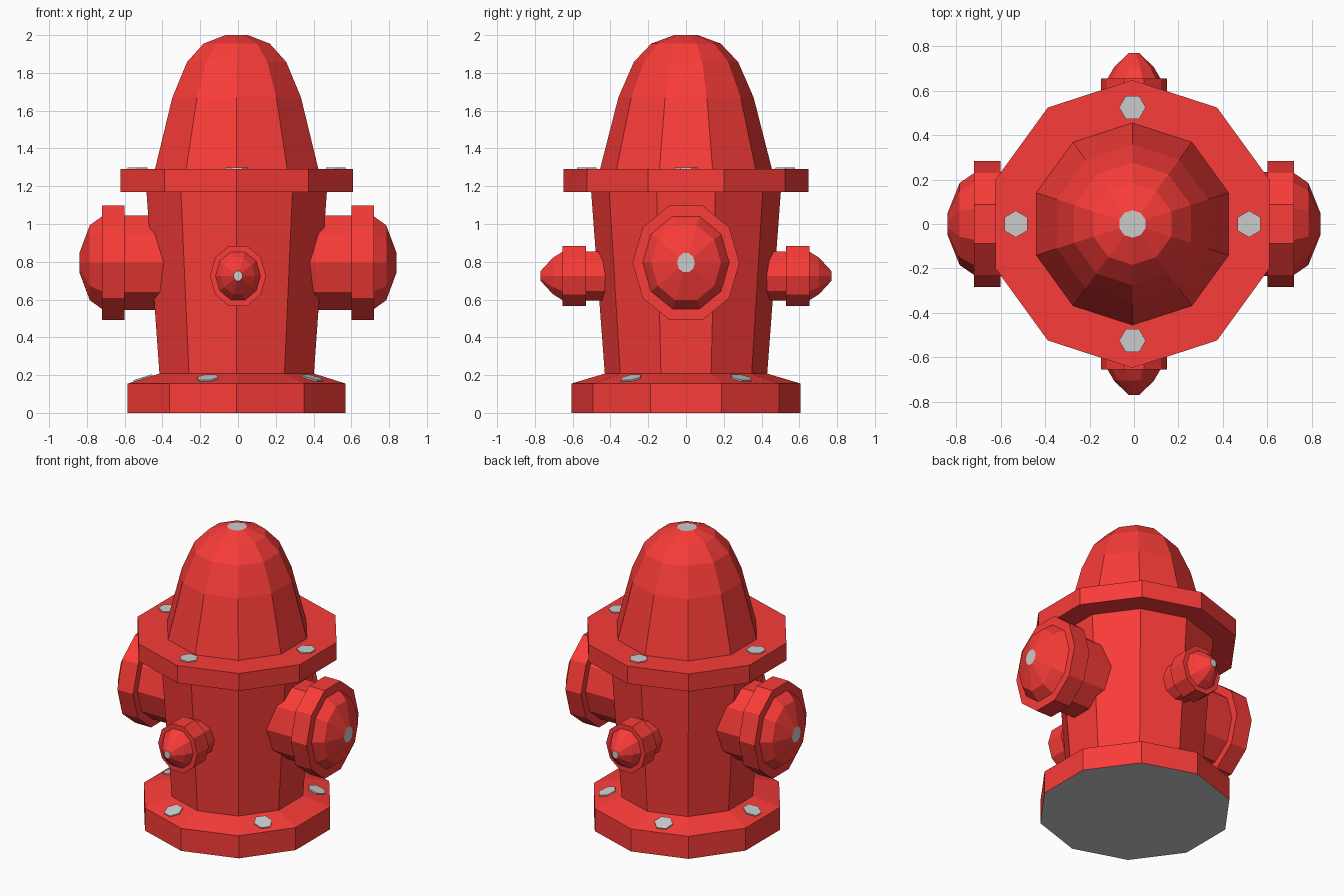
import bpy, bmesh
from math import pi, cos, sin, radians, atan2
from mathutils import Matrix, Vector

if "Cube" in bpy.data.objects:
    bpy.data.objects.remove(bpy.data.objects["Cube"])

red = bpy.data.materials.new("red_paint")
red.diffuse_color = (0.95, 0.045, 0.04, 1)
red.use_nodes = True
red.node_tree.nodes["Principled BSDF"].inputs["Base Color"].default_value = red.diffuse_color
grey = bpy.data.materials.new("bare_metal")
grey.diffuse_color = (0.6, 0.6, 0.6, 1)
grey.use_nodes = True
grey.node_tree.nodes["Principled BSDF"].inputs["Base Color"].default_value = grey.diffuse_color

CENTRE = Matrix.Translation((-0.007, 0, 0))


def lathe(name, profile, matrix=CENTRE, sides=10, start=pi / 2,
          bottom=False, top=False, mats=(red, grey)):
    """Faceted solid of revolution from (radius, height) points; end caps use the second material."""
    bm = bmesh.new()
    rings = [[bm.verts.new((r * cos(start + 2 * pi * i / sides),
                            r * sin(start + 2 * pi * i / sides), h))
              for i in range(sides)] for r, h in profile]
    for a, b in zip(rings, rings[1:]):
        for i in range(sides):
            j = (i + 1) % sides
            bm.faces.new((a[i], a[j], b[j], b[i]))
    if bottom:
        bm.faces.new(rings[0][::-1]).material_index = 1
    if top:
        bm.faces.new(rings[-1]).material_index = 1
    bm.transform(matrix)
    mesh = bpy.data.meshes.new(name)
    bm.to_mesh(mesh)
    bm.free()
    for m in mats:
        mesh.materials.append(m)
    obj = bpy.data.objects.new(name, mesh)
    bpy.context.collection.objects.link(obj)
    return obj


# Main column, stacked as open shells that meet edge to edge
lathe("base_flange", [(0.607, 0), (0.607, 0.155), (0.43, 0.208)], bottom=True)
lathe("barrel", [(0.43, 0.208), (0.502, 1.17)])
lathe("upper_flange", [(0.502, 1.17), (0.648, 1.17), (0.648, 1.29), (0.455, 1.29)])
lathe("bonnet", [(0.455, 1.29), (0.358, 1.67), (0.276, 1.858),
                 (0.184, 1.955), (0.062, 2.0)], top=True)

# Outlets: pipe, collar and domed cap, slightly taller than wide
small = [(0.121, 0.36), (0.121, 0.53), (0.149, 0.53), (0.149, 0.655),
         (0.119, 0.655), (0.09, 0.705), (0.024, 0.77)]
large = [(0.234, 0.32), (0.234, 0.6), (0.283, 0.6), (0.283, 0.72),
         (0.229, 0.72), (0.185, 0.785), (0.047, 0.84)]
outlets = [("front_outlet", small, 0.725), ("right_outlet", large, 0.795),
           ("back_outlet", small, 0.725), ("left_outlet", large, 0.795)]
for k, (name, profile, z) in enumerate(outlets):
    m = (Matrix.Translation((0, 0, z)) @ Matrix.Rotation(k * pi / 2, 4, 'Z')
         @ Matrix.Rotation(pi / 2, 4, 'X') @ Matrix.Scale(1.126, 4, Vector((0, 1, 0))))
    lathe(name, profile, m, start=0, top=True)


def bolt(name, angle, radius, z, tilt=0):
    m = (CENTRE @ Matrix.Rotation(angle, 4, 'Z') @ Matrix.Translation((radius, 0, z))
         @ Matrix.Rotation(tilt, 4, 'Y'))
    lathe(name, [(0.06, -0.01), (0.06, 0.008)], m, sides=6, top=True, mats=(grey, grey))


# Hex bolts: four on the upper flange, five on the sloped base
for k in range(4):
    bolt(f"upper_bolt_{k + 1}", k * pi / 2, 0.525, 1.29)
for k in range(5):
    bolt(f"base_bolt_{k + 1}", radians(-108 + 72 * k), 0.495, 0.181, atan2(0.053, 0.168))
